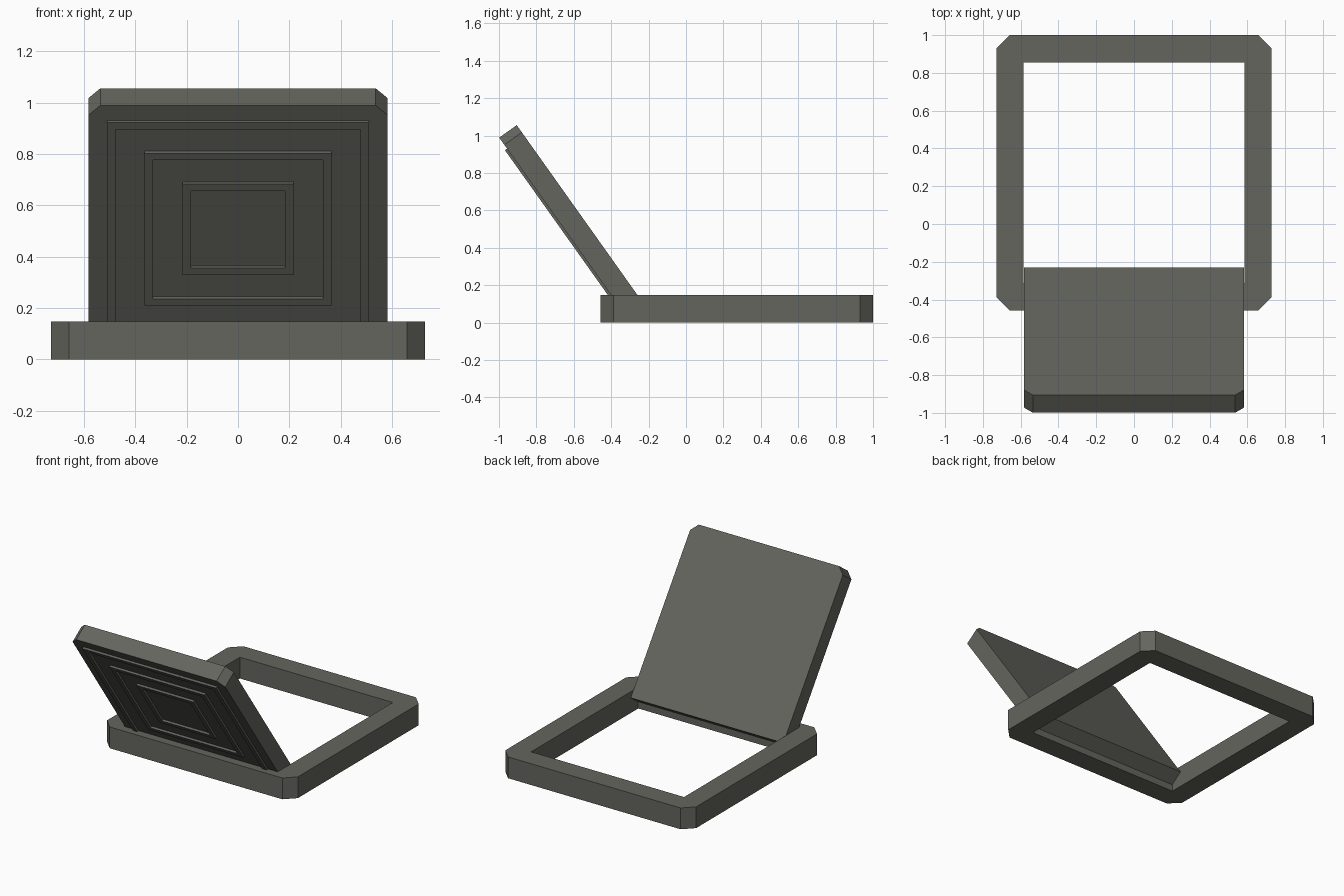
import bpy, bmesh, math
from mathutils import Matrix, Vector

if "Cube" in bpy.data.objects:
    bpy.data.objects.remove(bpy.data.objects["Cube"])

grey = bpy.data.materials.new("warm dark grey")
grey.diffuse_color = (0.130, 0.130, 0.112, 1)
grey.use_nodes = True
grey.node_tree.nodes["Principled BSDF"].inputs["Base Color"].default_value = grey.diffuse_color


def finish(bm, name, matrix=None):
    bmesh.ops.recalc_face_normals(bm, faces=bm.faces)
    if matrix:
        bm.transform(matrix)
    me = bpy.data.meshes.new(name)
    bm.to_mesh(me)
    bm.free()
    me.materials.append(grey)
    ob = bpy.data.objects.new(name, me)
    bpy.context.collection.objects.link(ob)
    return ob


def square_ring(name, outer, inner, cut, z0, z1, matrix):
    """Square ring with chamfered outer corners and square inner corners."""
    bm = bmesh.new()
    signs = [(1, 1), (-1, 1), (-1, -1), (1, -1)]
    levels = []
    for z in (z0, z1):
        out, inn = [], []
        for k, (sx, sy) in enumerate(signs):
            pts = [(sx * outer, sy * (outer - cut)), (sx * (outer - cut), sy * outer)]
            if k % 2:
                pts.reverse()
            if cut == 0:
                pts = pts[:1]
            out.append([bm.verts.new((x, y, z)) for x, y in pts])
            inn.append(bm.verts.new((sx * inner, sy * inner, z)))
        levels.append((out, inn))
        for k in range(4):
            n = (k + 1) % 4
            bm.faces.new((out[k][-1], out[n][0], inn[n], inn[k]))
            if cut:
                bm.faces.new((out[k][0], out[k][1], inn[k]))
    (o0, i0), (o1, i1) = levels
    for lo, hi in ((sum(o0, []), sum(o1, [])), (i0, i1)):
        for k in range(len(lo)):
            n = (k + 1) % len(lo)
            bm.faces.new((lo[k], lo[n], hi[n], hi[k]))
    return finish(bm, name, matrix)


# Base frame lying on the ground
square_ring("base_frame", 0.729, 0.584, 0.07, 0, 0.147,
            Matrix.Translation((0, 0.271, 0)))

# Tilted lid space: local y runs up the slope, local z is the inner face normal
HALF, THICK = 0.583, 0.115
tilt = math.radians(-54.6)
up = Vector((0, -math.cos(tilt), -math.sin(tilt)))
nrm = Vector((0, -up.z, up.y)) * -1
origin = Vector((0, -0.905, 1.056)) - up * HALF
lid = Matrix((
    (-1, 0, 0, 0),
    (0, up.y, nrm.y, origin.y),
    (0, up.z, nrm.z, origin.z),
    (0, 0, 0, 1)))

# Lid slab, chamfered at its two free corners
c = 0.047
outline = [(-HALF, -HALF), (HALF, -HALF), (HALF, HALF - c), (HALF - c, HALF),
           (c - HALF, HALF), (-HALF, HALF - c)]
bm = bmesh.new()
face = bm.faces.new([bm.verts.new((x, y, 0)) for x, y in outline])
ext = bmesh.ops.extrude_face_region(bm, geom=[face])
bmesh.ops.translate(bm, vec=(0, 0, -THICK),
                    verts=[v for v in ext["geom"] if isinstance(v, bmesh.types.BMVert)])
finish(bm, "lid", lid)

# Concentric raised square ridges on the outer side of the lid
for i, half in enumerate((0.511, 0.364, 0.217)):
    ob = square_ring(f"lid_ridge_{i + 1}", half, half - 0.033, 0,
                     -THICK - 0.014, -THICK + 0.002, lid)

# The lid matrix may mirror; make every part face outwards
for ob in bpy.data.objects:
    bm = bmesh.new()
    bm.from_mesh(ob.data)
    bmesh.ops.recalc_face_normals(bm, faces=bm.faces)
    bm.to_mesh(ob.data)
    bm.free()
